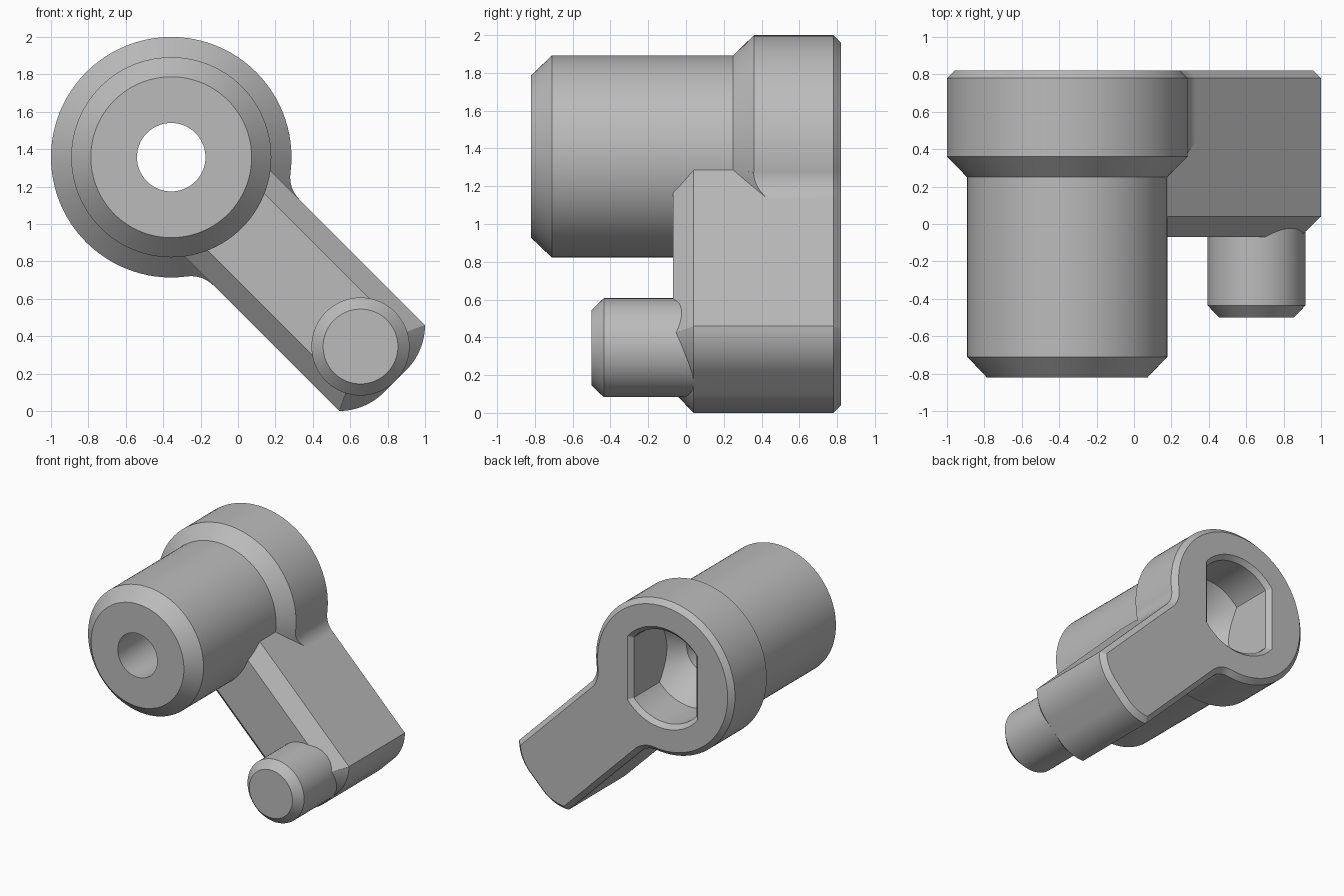
import bpy, bmesh, math

if "Cube" in bpy.data.objects:
    bpy.data.objects.remove(bpy.data.objects["Cube"], do_unlink=True)

HUB = (-0.357, 1.357)      # hub axis in x, z
HALF = 0.325               # half width of the arm
S = math.sqrt(0.5)

grey = bpy.data.materials.new("plain grey")
grey.use_nodes = True
grey.diffuse_color = (0.5, 0.5, 0.5, 1)
grey.node_tree.nodes["Principled BSDF"].inputs["Base Color"].default_value = (0.5, 0.5, 0.5, 1)


def along(u, v, y):
    """Point at u along the arm and v across it, measured from the hub axis."""
    return (HUB[0] + (u + v) * S, y, HUB[1] + (v - u) * S)


def loft(name, rings):
    """Skin equal closed rings and cap both ends."""
    bm = bmesh.new()
    loops = [[bm.verts.new(p) for p in ring] for ring in rings]
    n = len(loops[0])
    for a, b in zip(loops, loops[1:]):
        for i in range(n):
            j = (i + 1) % n
            bm.faces.new((a[i], a[j], b[j], b[i]))
    bm.faces.new(loops[0])
    bm.faces.new(loops[-1])
    bmesh.ops.recalc_face_normals(bm, faces=bm.faces)
    mesh = bpy.data.meshes.new(name)
    bm.to_mesh(mesh)
    bm.free()
    mesh.materials.append(grey)
    obj = bpy.data.objects.new(name, mesh)
    bpy.context.collection.objects.link(obj)
    return obj


def turned(name, centre, profile, n=96):
    """Solid of revolution about a y axis from (radius, y) pairs."""
    turns = [2 * math.pi * i / n for i in range(n)]
    return loft(name, [[(centre[0] + r * math.cos(t), y, centre[1] + r * math.sin(t))
                        for t in turns] for r, y in profile])


def select(obj):
    bpy.ops.object.select_all(action='DESELECT')
    obj.select_set(True)
    bpy.context.view_layer.objects.active = obj


def boolean(obj, tool, operation):
    mod = obj.modifiers.new("cut", 'BOOLEAN')
    mod.operation, mod.solver, mod.object = operation, 'EXACT', tool
    select(obj)
    bpy.ops.object.modifier_apply(modifier=mod.name)
    bpy.data.objects.remove(tool, do_unlink=True)


# Hub: chamfered barrel with a wider flange at the back
hub = turned("hub", HUB, [(0.43, -0.82), (0.535, -0.71), (0.535, 0.25),
                          (0.643, 0.36), (0.643, 0.78), (0.603, 0.82)])

# Bore, conical floor and flat-sided socket with a chamfered lip
socket = turned("socket_cutter", HUB, [(0.183, -1), (0.183, 0.24), (0.385, 0.445),
                                       (0.385, 0.785), (0.435, 0.835)])
slab = loft("slab_cutter", [[(HUB[0] + sx * w, y, HUB[1] + sz)
                             for sx, sz in ((-1, -1), (1, -1), (1, 1), (-1, 1))]
                            for w, y in ((0.29, -1.1), (0.29, 0.785), (0.355, 0.85))])
boolean(socket, slab, 'INTERSECT')
boolean(hub, socket, 'DIFFERENCE')


# Arm: straight sides, rounded tip, chamfered front and back
def arm_ring(inset, y, steps=14):
    h, r = HALF - inset, 0.34 - inset
    cu, cv = 1.353, 0.085
    top = math.asin((h - cv) / r)
    side = [(0.425, h)]
    for i in range(steps + 1):
        a = top * (1 - i / steps)
        side.append((cu + r * math.cos(a), cv + r * math.sin(a)))
    outline = side + [(u, -v) for u, v in reversed(side)]
    return [along(u, v, y) for u, v in outline]


arm = loft("arm", [arm_ring(0.11, -0.07), arm_ring(0, 0.04),
                   arm_ring(0, 0.78), arm_ring(0.04, 0.82)])


# Fillets blending the flange into the arm, with a conical front
def fillet(name, side, radius=0.17, steps=14):
    cv = HALF + radius
    reach = 0.643 + radius
    cu = math.sqrt(reach ** 2 - cv ** 2)
    first = math.atan2(cv, cu) + math.pi
    last = 1.5 * math.pi
    sections = []
    for i in range(steps + 1):
        a = first + (last - first) * i / steps
        du, dv = math.cos(a), math.sin(a)
        u, v = cu + radius * du, cv + radius * dv
        dist = math.hypot(u, v)
        front = dist - 0.285
        ring = [(u * 0.8, v * 0.8, dist * 0.8 - 0.285), (u, v, front), (u, v, 0.78),
                (u + 0.04 * du, v + 0.04 * dv, 0.82), (u * 0.8, v * 0.8, 0.82)]
        sections.append([along(p, side * q, y) for p, q, y in ring])
    return loft(name, sections)


fillets = [fillet("upper_fillet", 1), fillet("lower_fillet", -1)]

# Pin at the end of the arm
pin = turned("pin", (0.655, 0.345), [(0.2, -0.5), (0.262, -0.435), (0.262, 0.15)], 64)

for part in [hub, arm, pin] + fillets:
    select(part)
    bpy.ops.object.shade_smooth_by_angle(angle=math.radians(25))
